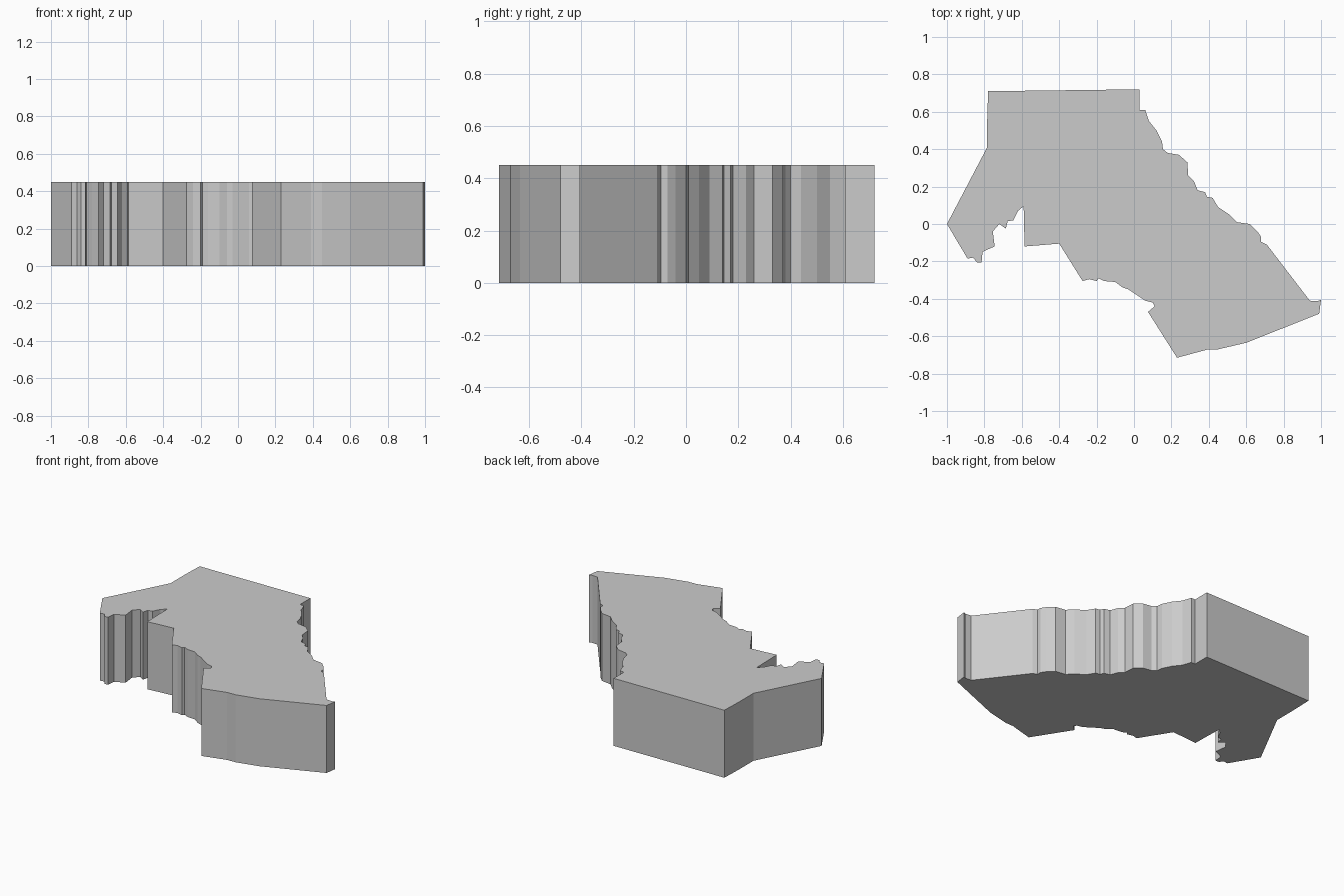
import bpy
import bmesh

HEIGHT = 0.45

# Outline seen from above, clockwise from the upper left corner
straight_back = [(-.785, .41), (-.785, .55), (-.78, .71), (.03, .72), (.03, .61)]
ragged_right = [
    (.06, .61), (.08, .55), (.12, .50), (.15, .44), (.155, .40), (.18, .38),
    (.24, .37), (.285, .33), (.29, .26), (.32, .23), (.34, .18), (.38, .17),
    (.39, .145), (.42, .14), (.45, .09), (.51, .05), (.55, .01), (.62, 0),
    (.66, -.04), (.68, -.07), (.68, -.095), (.71, -.11), (.94, -.41)]
front_tip = [(.98, -.413), (1, -.405), (.99, -.48), (.60, -.635), (.45, -.67),
             (.39, -.672), (.23, -.715), (.075, -.47)]
ragged_front = [
    (.11, -.44), (.10, -.42), (.06, -.41), (-.03, -.35), (-.06, -.34),
    (-.10, -.31), (-.16, -.305), (-.19, -.29), (-.20, -.305), (-.24, -.295),
    (-.275, -.305), (-.40, -.105), (-.585, -.12)]
left_notch = [
    (-.59, .095), (-.62, .07), (-.645, .02), (-.675, .015), (-.685, -.025),
    (-.72, 0), (-.755, -.04), (-.745, -.12), (-.78, -.135), (-.81, -.15),
    (-.815, -.205), (-.84, -.205), (-.86, -.18), (-.89, -.185), (-1, 0)]
outline = straight_back + ragged_right + front_tip + ragged_front + left_notch

# Extrude the outline into a solid slab
bm = bmesh.new()
base = bm.faces.new([bm.verts.new((x, y, 0)) for x, y in outline])
top = bmesh.ops.extrude_face_region(bm, geom=[base], use_keep_orig=True)
bmesh.ops.translate(bm, vec=(0, 0, HEIGHT),
                    verts=[g for g in top["geom"] if isinstance(g, bmesh.types.BMVert)])
bmesh.ops.recalc_face_normals(bm, faces=bm.faces)

mesh = bpy.data.meshes.new("region_slab")
bm.to_mesh(mesh)
bm.free()
slab = bpy.data.objects.new("region_slab", mesh)
bpy.context.collection.objects.link(slab)
